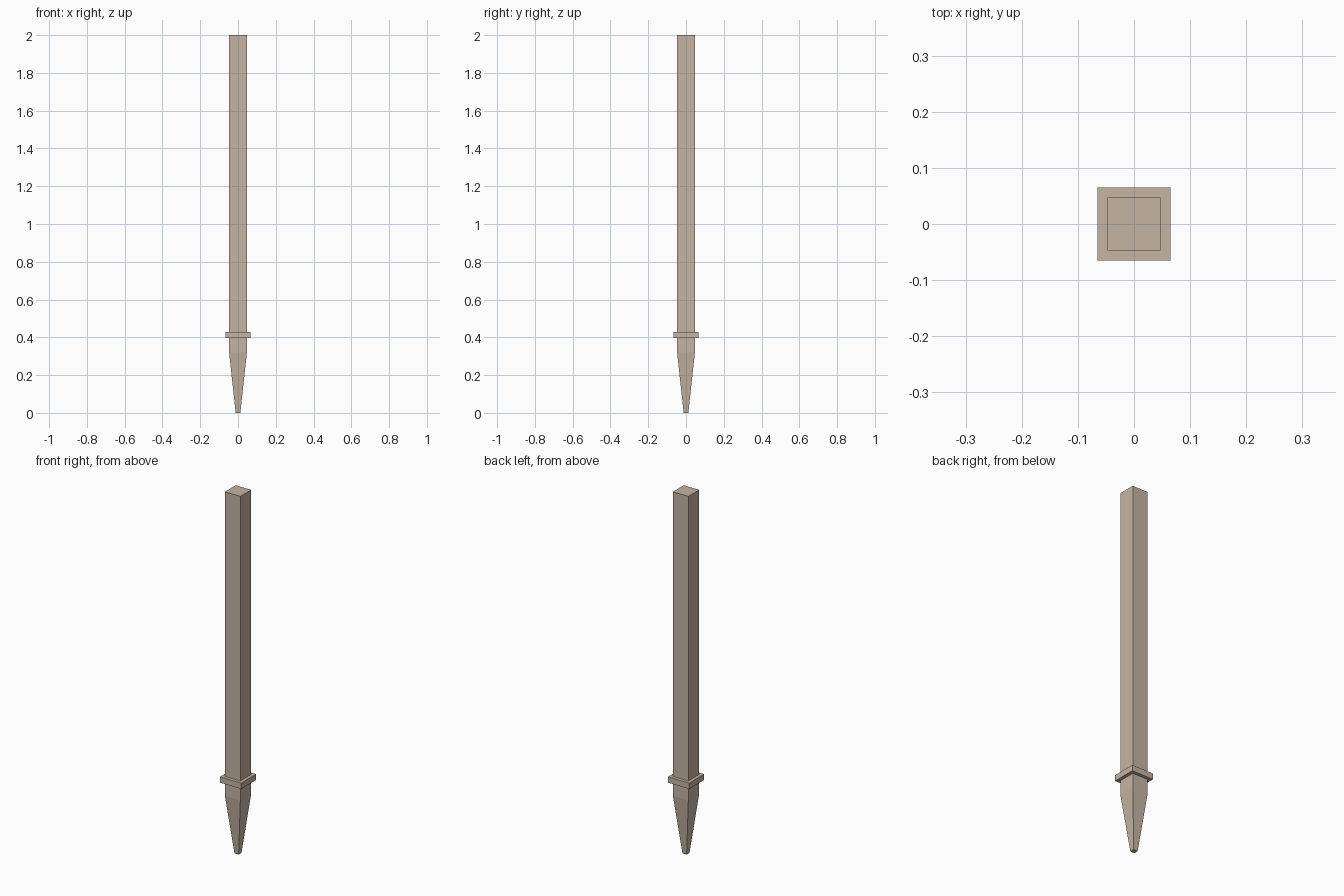
import bpy
import bmesh

if "Cube" in bpy.data.objects:
    bpy.data.objects.remove(bpy.data.objects["Cube"])


def wood_material():
    mat = bpy.data.materials.new("weathered_wood")
    mat.diffuse_color = (0.56, 0.46, 0.37, 1.0)
    mat.use_nodes = True
    mat.node_tree.nodes["Principled BSDF"].inputs["Base Color"].default_value = mat.diffuse_color
    return mat


WOOD = wood_material()


def square_loft(name, sections):
    """Closed square solid through (z, half_width) sections."""
    bm = bmesh.new()
    rings = [[bm.verts.new((sx * h, sy * h, z))
              for sx, sy in ((-1, -1), (1, -1), (1, 1), (-1, 1))]
             for z, h in sections]
    for low, high in zip(rings, rings[1:]):
        for i in range(4):
            j = (i + 1) % 4
            bm.faces.new((low[i], low[j], high[j], high[i]))
    bm.faces.new(rings[0][::-1])
    bm.faces.new(rings[-1])
    mesh = bpy.data.meshes.new(name)
    bm.to_mesh(mesh)
    bm.free()
    mesh.materials.append(WOOD)
    obj = bpy.data.objects.new(name, mesh)
    bpy.context.collection.objects.link(obj)
    return obj


# Square post with a tapered, blunt ground spike
square_loft("post", [(0.0, 0.0125), (0.32, 0.047), (2.0, 0.047)])

# Flat collar marking the ground line
square_loft("collar", [(0.397, 0.065), (0.429, 0.065)])
